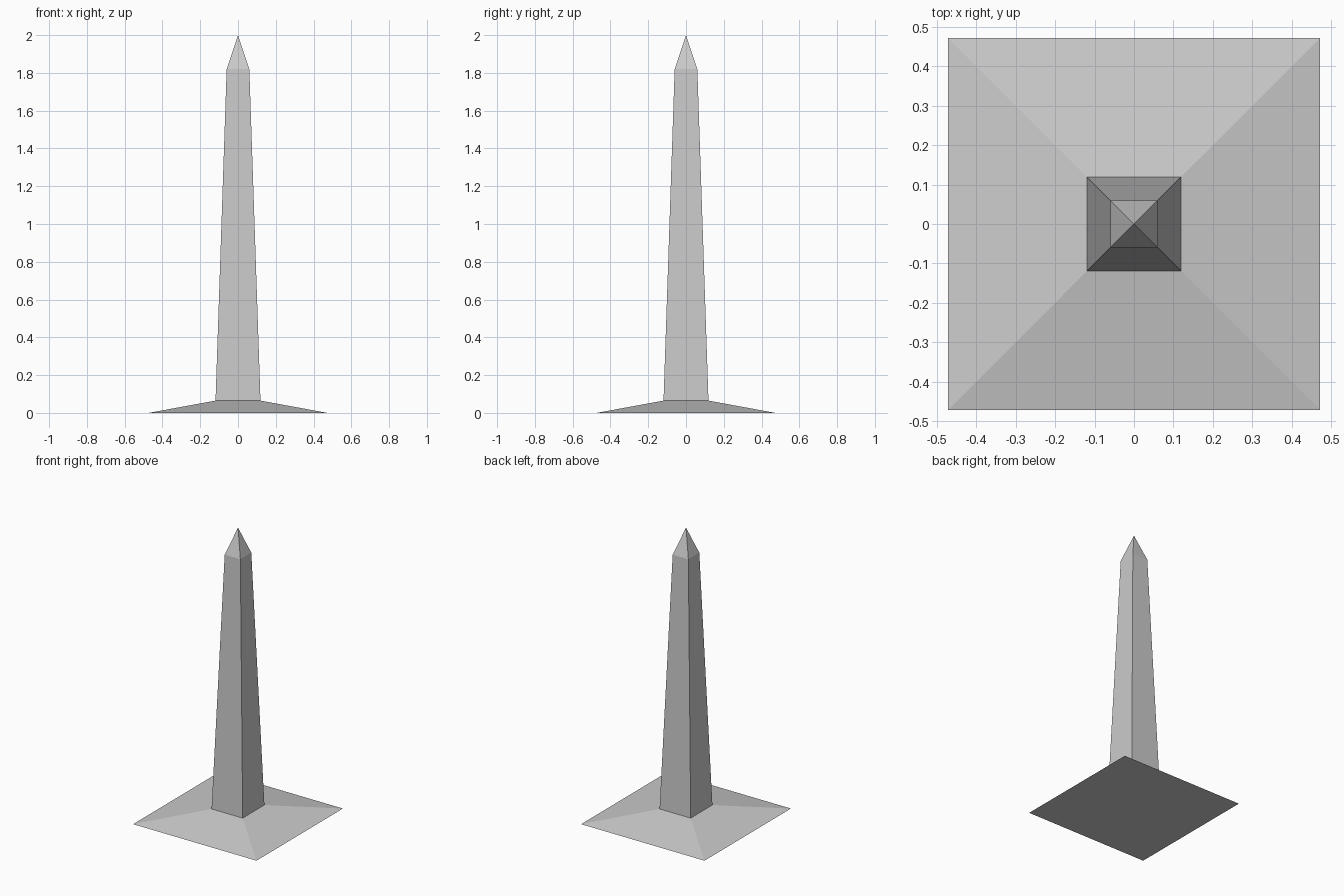
import bpy
import bmesh

cube = bpy.data.objects.get("Cube")
if cube:
    bpy.data.objects.remove(cube, do_unlink=True)

stone = bpy.data.materials.new("pale_grey_stone")
stone.use_nodes = True
colour = (0.6, 0.6, 0.6, 1)
stone.diffuse_color = colour
stone.node_tree.nodes["Principled BSDF"].inputs["Base Color"].default_value = colour


def square_ring(bm, half, z):
    corners = ((-1, -1), (1, -1), (1, 1), (-1, 1))
    return [bm.verts.new((x * half, y * half, z)) for x, y in corners]


def square_loft(name, sections, apex=None, bottom=True):
    """Join square sections (half width, height), closing with a point or a flat top."""
    bm = bmesh.new()
    rings = [square_ring(bm, half, z) for half, z in sections]
    for low, high in zip(rings, rings[1:]):
        for i in range(4):
            j = (i + 1) % 4
            bm.faces.new((low[i], low[j], high[j], high[i]))
    if bottom:
        bm.faces.new(reversed(rings[0]))
    if apex is None:
        bm.faces.new(rings[-1])
    else:
        tip = bm.verts.new((0, 0, apex))
        for i in range(4):
            bm.faces.new((rings[-1][i], rings[-1][(i + 1) % 4], tip))
    mesh = bpy.data.meshes.new(name)
    bm.to_mesh(mesh)
    bm.free()
    mesh.materials.append(stone)
    obj = bpy.data.objects.new(name, mesh)
    bpy.context.collection.objects.link(obj)
    return obj


# Low sloping plinth
square_loft("sloped_base", [(0.473, 0), (0.119, 0.065)])

# Tapered shaft with its pointed cap
square_loft("obelisk_shaft", [(0.119, 0.065), (0.06, 1.82)], apex=2.0, bottom=False)
